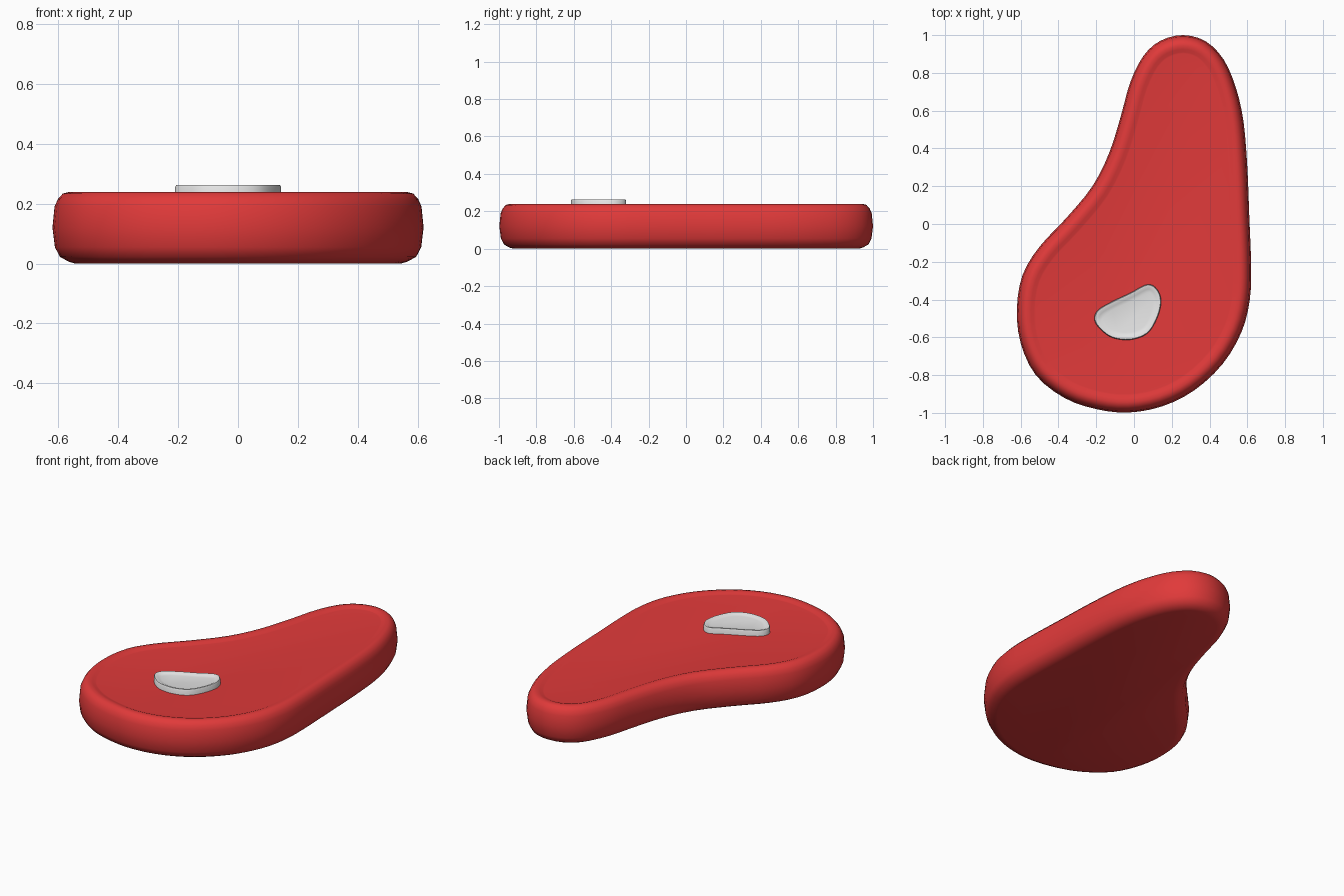
import bpy, bmesh, math
from mathutils import Vector

if "Cube" in bpy.data.objects:
    bpy.data.objects.remove(bpy.data.objects["Cube"])


def material(name, col):
    m = bpy.data.materials.new(name)
    m.diffuse_color = (*col, 1)
    m.use_nodes = True
    m.node_tree.nodes["Principled BSDF"].inputs["Base Color"].default_value = m.diffuse_color
    return m


def smooth_loop(pts, steps):
    """Closed Catmull-Rom curve through the points."""
    p = [Vector(q) for q in pts]
    n, out = len(p), []
    for i in range(n):
        a, b, c, d = p[i - 1], p[i], p[(i + 1) % n], p[(i + 2) % n]
        for k in range(steps):
            t = k / steps
            out.append(0.5 * (2 * b + (c - a) * t + (2 * a - 5 * b + 4 * c - d) * t * t
                              + (3 * b - a - 3 * c + d) * t ** 3))
    return out


def inset(loop, d):
    """Move a counter-clockwise loop inwards by d."""
    n, out = len(loop), []
    for i in range(n):
        t = (loop[(i + 1) % n] - loop[i - 1]).normalized()
        out.append(loop[i] + Vector((-t.y, t.x)) * d)
    return out


def slab(name, loop, profile, mat, angle):
    """Sweep an (inset, z) profile around the outline and cap both ends."""
    bm = bmesh.new()
    rings = [[bm.verts.new((q.x, q.y, z)) for q in inset(loop, d)] for d, z in profile]
    n = len(loop)
    for a, b in zip(rings, rings[1:]):
        for i in range(n):
            j = (i + 1) % n
            bm.faces.new((a[i], a[j], b[j], b[i]))
    bm.faces.new(rings[0][::-1])
    bm.faces.new(rings[-1])
    me = bpy.data.meshes.new(name)
    bm.to_mesh(me)
    bm.free()
    me.materials.append(mat)
    ob = bpy.data.objects.new(name, me)
    bpy.context.collection.objects.link(ob)
    bpy.ops.object.select_all(action='DESELECT')
    ob.select_set(True)
    bpy.context.view_layer.objects.active = ob
    bpy.ops.object.shade_smooth_by_angle(angle=math.radians(angle))
    return ob


red = material("meat red", (0.75, 0.042, 0.042))
white = material("bone white", (0.8, 0.8, 0.8))

# Meat: drumstick-shaped steak with rounded sides and a shallow sunken top
meat_outline = [(0.26, 1.0), (0.14, 0.97), (0.05, 0.89), (-0.02, 0.75), (-0.07, 0.57),
                (-0.13, 0.38), (-0.22, 0.2), (-0.36, 0.03), (-0.5, -0.12), (-0.59, -0.27),
                (-0.62, -0.45), (-0.6, -0.63), (-0.52, -0.8), (-0.37, -0.92), (-0.2, -0.98),
                (-0.03, -0.998), (0.15, -0.965), (0.32, -0.88), (0.47, -0.74), (0.57, -0.57),
                (0.613, -0.4), (0.62, -0.22), (0.61, 0.05), (0.6, 0.3), (0.58, 0.54),
                (0.54, 0.72), (0.475, 0.87), (0.38, 0.967)]
meat_profile = [(0.075, 0.002), (0.055, 0.006), (0.025, 0.022), (0.008, 0.055), (0, 0.12),
                (0.007, 0.19), (0.018, 0.215), (0.035, 0.234), (0.055, 0.239), (0.075, 0.236),
                (0.09, 0.23), (0.098, 0.229)]
meat = slab("meat", smooth_loop(meat_outline, 3), meat_profile, red, 60)
meat.data.vertices.foreach_get  # mesh kept as built
for v in meat.data.vertices:
    if v.co.z < 0.003:
        v.co.z = 0

# Bone: small rounded chip with a slightly dished top
bone_outline = [(0.07, -0.32), (-0.02, -0.365), (-0.115, -0.41), (-0.19, -0.455),
                (-0.21, -0.505), (-0.18, -0.555), (-0.115, -0.602), (-0.02, -0.613),
                (0.07, -0.58), (0.122, -0.5), (0.144, -0.41), (0.122, -0.345)]
bone_profile = [(0, 0.2), (0, 0.255), (0.004, 0.263), (0.012, 0.263), (0.025, 0.257),
                (0.04, 0.254)]
slab("bone", smooth_loop(bone_outline, 4), bone_profile, white, 50)
